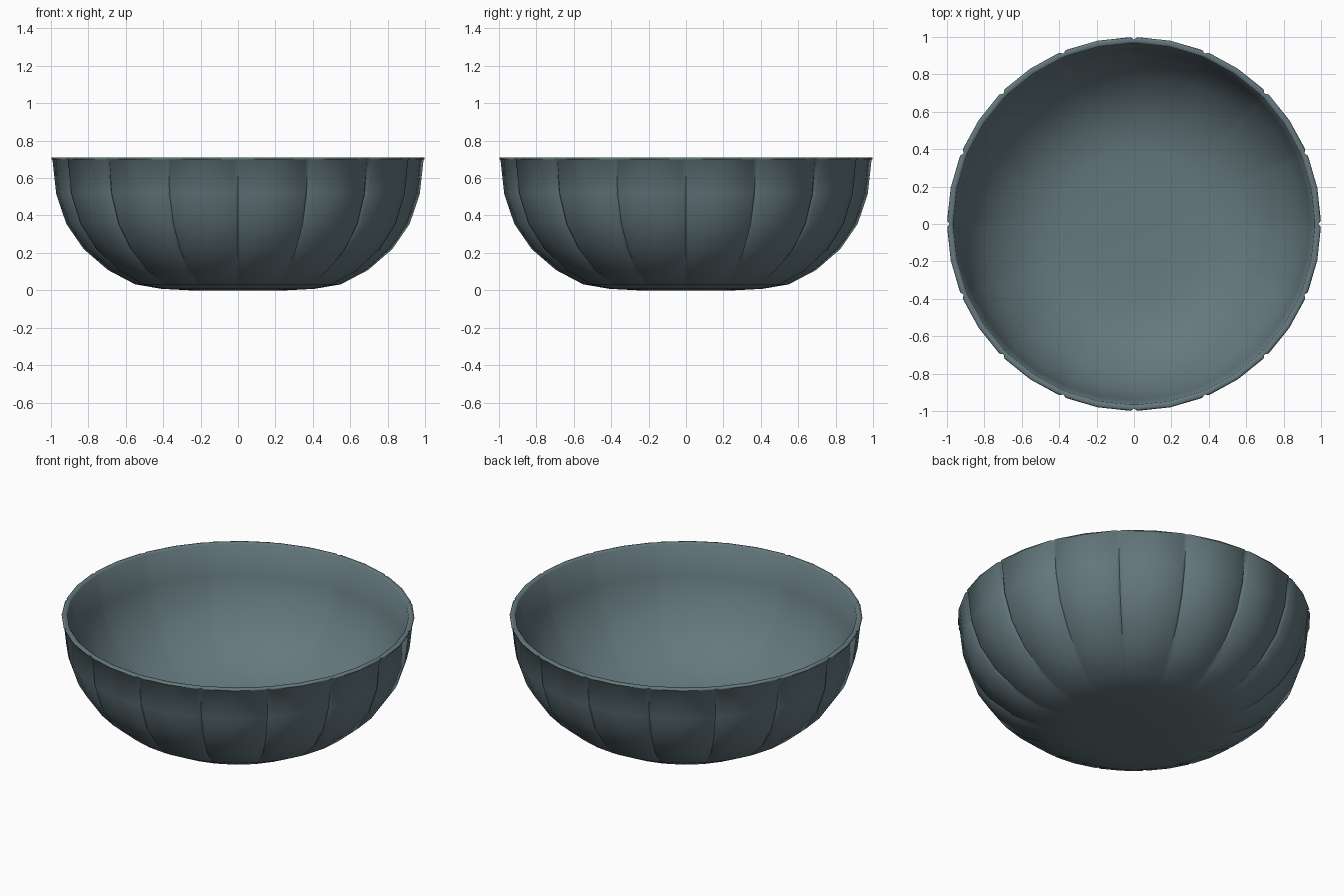
import bpy, bmesh
from math import cos, sin, radians

if "Cube" in bpy.data.objects:
    bpy.data.objects.remove(bpy.data.objects["Cube"])

FLUTES = 16
# profile rows: radius, height, groove depth (outside from base to rim, then inside back down)
PROFILE = [
    (0.26, 0.0, 0), (0.41, 0.008, 0), (0.55, 0.032, 0.004), (0.695, 0.108, 0.012),
    (0.825, 0.22, 0.015), (0.918, 0.355, 0.015), (0.972, 0.515, 0.015),
    (0.992, 0.695, 0.015), (0.999, 0.702, 0.013), (0.996, 0.709, 0.010),
    (0.988, 0.711, 0.004), (0.973, 0.711, 0), (0.966, 0.705, 0),
    (0.940, 0.52, 0), (0.888, 0.372, 0), (0.80, 0.243, 0), (0.678, 0.138, 0),
    (0.54, 0.065, 0), (0.40, 0.04, 0), (0.25, 0.032, 0),
]

# column angles: narrow groove between two panel edges, plus a panel middle
columns = []
for k in range(FLUTES):
    a = 360 / FLUTES * k
    columns += [(a - 1.1, 0), (a, 1), (a + 1.1, 0), (a + 180 / FLUTES, 0)]

bm = bmesh.new()
rows = []
for r, z, depth in PROFILE:
    rows.append([bm.verts.new(((r - depth * g) * cos(radians(a)),
                               (r - depth * g) * sin(radians(a)), z))
                 for a, g in columns])

# walls and rim
n = len(columns)
for low, high in zip(rows, rows[1:]):
    for i in range(n):
        j = (i + 1) % n
        bm.faces.new((low[i], low[j], high[j], high[i]))

# underside and inner floor
for ring, z in ((rows[0], 0.0), (rows[-1], 0.03)):
    centre = bm.verts.new((0, 0, z))
    for i in range(n):
        bm.faces.new((ring[i], ring[(i + 1) % n], centre))

bmesh.ops.recalc_face_normals(bm, faces=bm.faces)
mesh = bpy.data.meshes.new("fluted_bowl")
bm.to_mesh(mesh)
bm.free()
bowl = bpy.data.objects.new("fluted_bowl", mesh)
bpy.context.collection.objects.link(bowl)

# smooth shading; glazed blue-grey
bpy.context.view_layer.objects.active = bowl
bowl.select_set(True)
bpy.ops.object.shade_smooth_by_angle(angle=radians(60))
glaze = bpy.data.materials.new("glaze")
glaze.diffuse_color = (0.13, 0.19, 0.21, 1)
glaze.use_nodes = True
glaze.node_tree.nodes["Principled BSDF"].inputs["Base Color"].default_value = glaze.diffuse_color
mesh.materials.append(glaze)
